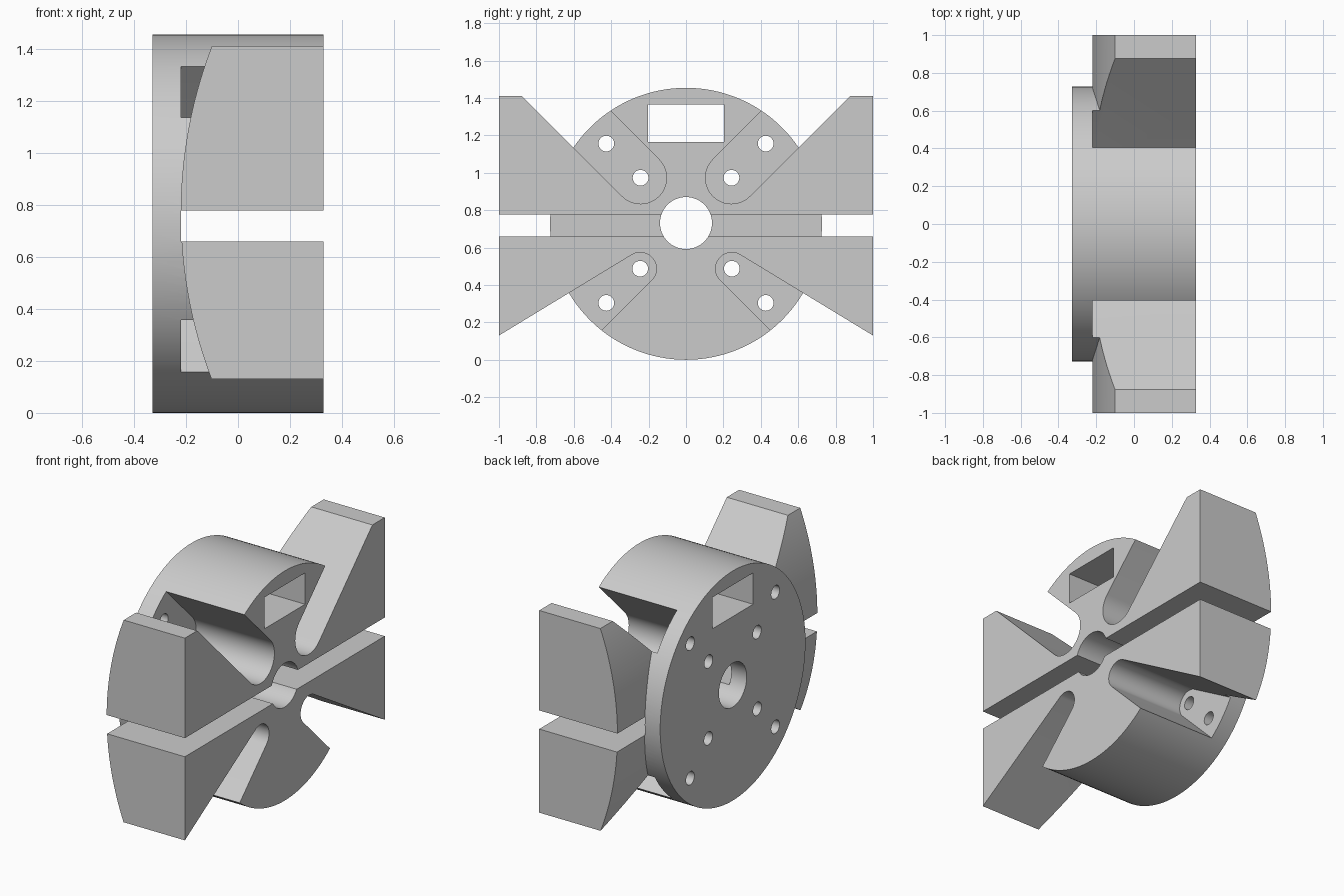
import bpy
import bmesh
from math import cos, sin, pi, radians, atan2
from mathutils import Vector

if "Cube" in bpy.data.objects:
    bpy.data.objects.remove(bpy.data.objects["Cube"])

HALF = 0.328           # half thickness along x
FLOOR = -0.22          # slot floor / back plate front
RADIUS = 0.727
AXIS = (0, RADIUS)     # hub centre in (y, z)

grey = bpy.data.materials.new("light grey")
grey.use_nodes = True
grey.diffuse_color = (0.6, 0.6, 0.6, 1)
grey.node_tree.nodes["Principled BSDF"].inputs["Base Color"].default_value = (0.6, 0.6, 0.6, 1)


def prism(name, points, lo, hi, along="x"):
    """Extrude a (y, z) outline along x, or an (x, z) outline along y."""
    place = (lambda a, b, t: (t, a, b)) if along == "x" else (lambda a, b, t: (a, t, b))
    bm = bmesh.new()
    face = bm.faces.new([bm.verts.new(place(a, b, lo)) for a, b in points])
    ext = bmesh.ops.extrude_face_region(bm, geom=[face])
    moved = [v for v in ext["geom"] if isinstance(v, bmesh.types.BMVert)]
    bmesh.ops.translate(bm, verts=moved, vec=Vector(place(0, 0, hi - lo)))
    bmesh.ops.recalc_face_normals(bm, faces=bm.faces)
    mesh = bpy.data.meshes.new(name)
    bm.to_mesh(mesh)
    bm.free()
    mesh.materials.append(grey)
    obj = bpy.data.objects.new(name, mesh)
    bpy.context.collection.objects.link(obj)
    return obj


def arc(centre, r, start, end, n):
    return [(centre[0] + r * cos(start + (end - start) * i / n),
             centre[1] + r * sin(start + (end - start) * i / n)) for i in range(n + 1)]


def circle(centre, r, n):
    return arc(centre, r, 0, 2 * pi, n)[:-1]


def box(y0, y1, z0, z1):
    return [(y0, z0), (y1, z0), (y1, z1), (y0, z1)]


def combine(target, tool, operation):
    """Apply a boolean and drop the tool."""
    tool.hide_render = True
    mod = target.modifiers.new("combine", "BOOLEAN")
    mod.operation, mod.object, mod.solver = operation, tool, "EXACT"
    bpy.context.view_layer.objects.active = target
    bpy.ops.object.modifier_apply(modifier=mod.name)
    bpy.data.objects.remove(tool)


def slot(centre, r, upper, lower):
    """Round-ended slot opening outward between two ray directions."""
    pts = arc(centre, r, upper + pi / 2, lower + 1.5 * pi, 24)
    reach = 1.3
    first, last = pts[0], pts[-1]
    return ([(first[0] + reach * cos(upper), first[1] + reach * sin(upper))] + pts +
            [(last[0] + reach * cos(lower), last[1] + reach * sin(lower))])


def mirrored(points, side):
    return [(side * y, z) for y, z in points]


# Round hub with its back plate
hub = prism("slotted_hub", circle(AXIS, RADIUS, 128), -HALF, HALF)

# Flared arms on both sides, with a bowed back
arm_outline = [(0.1, 0.71), (0.3, 0.52), (1, 0.09), (1, 1.41), (0.81, 1.41), (0.3, 0.9)]
bow = 1.78
bow_profile = arc((FLOOR + bow, 0.768), bow, pi - 0.42, pi + 0.42, 48)
for side in (1, -1):
    arm = prism("arm", mirrored(arm_outline, side), -0.3, HALF)
    back = prism("arm_back", bow_profile + [(1, 0), (1, 1.5)], -1.2, 1.2, "y")
    combine(arm, back, "INTERSECT")
    combine(hub, arm, "UNION")

# Diagonal slots down to the back plate
diagonal = radians(45)
shallow = atan2(-0.608, 1)
for side in (1, -1):
    for outline in (slot((0.243, 0.973), 0.139, diagonal, diagonal),
                    slot((0.245, 0.487), 0.087, shallow, -diagonal)):
        combine(hub, prism("slot_cutter", mirrored(outline, side), FLOOR, 0.5), "DIFFERENCE")

# Straight channel across the face
combine(hub, prism("channel_cutter", box(-1.2, 1.2, 0.659, 0.777), FLOOR, 0.5), "DIFFERENCE")

# Shaft bore, window and screw holes, all the way through
through = [circle((0, 0.731), 0.139, 64), box(-0.203, 0.203, 1.165, 1.364)]
for side in (1, -1):
    for y, z in ((0.243, 0.973), (0.426, 1.156), (0.245, 0.487), (0.426, 0.304)):
        through.append(circle((side * y, z), 0.042, 32))
for outline in through:
    combine(hub, prism("hole_cutter", outline, -0.5, 0.5), "DIFFERENCE")

bpy.ops.object.select_all(action="DESELECT")
hub.select_set(True)
bpy.context.view_layer.objects.active = hub
bpy.ops.object.shade_smooth_by_angle(angle=radians(25))
